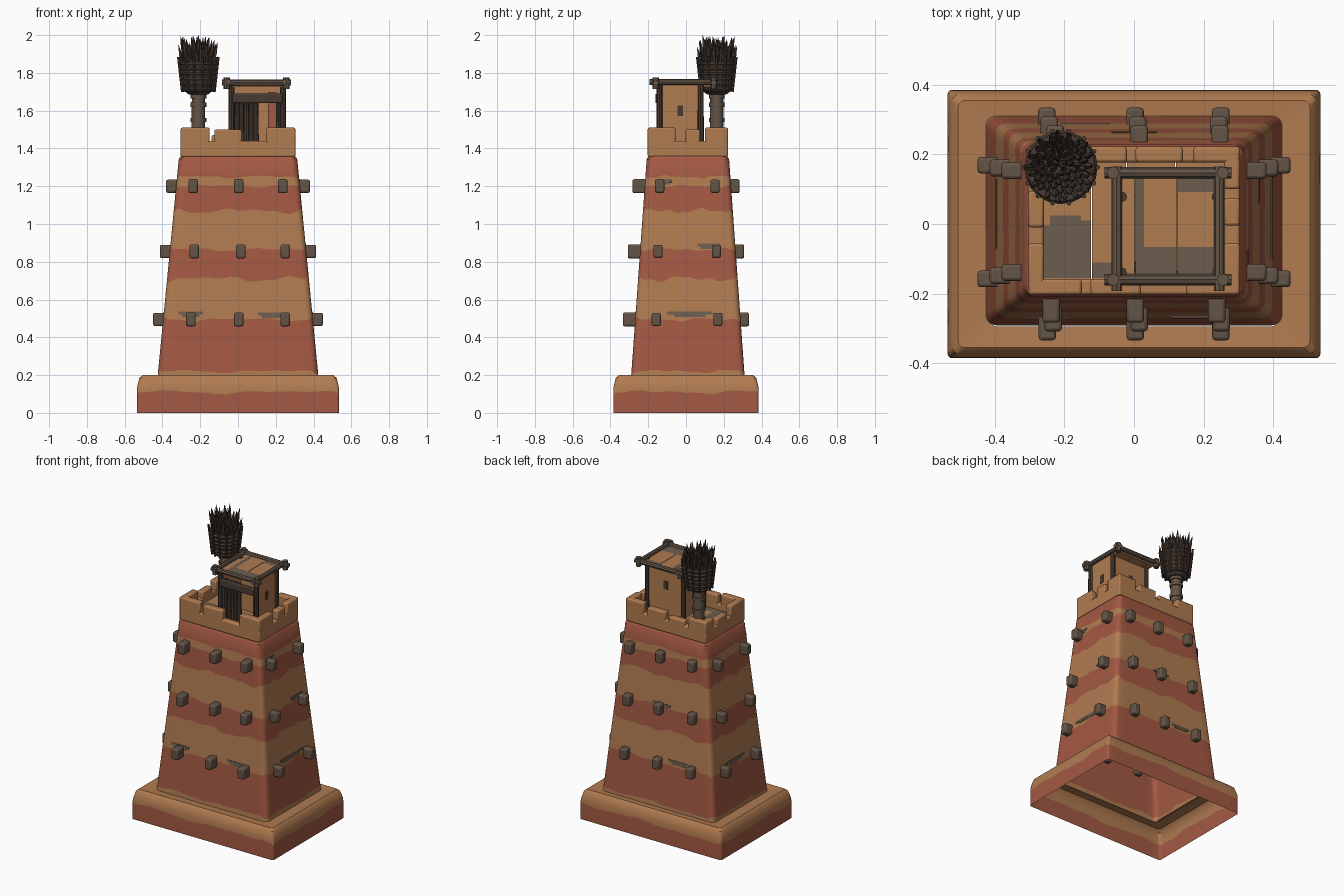
import bpy, bmesh, math, random
from mathutils import Vector, Matrix

if "Cube" in bpy.data.objects:
    bpy.data.objects.remove(bpy.data.objects["Cube"])

random.seed(4)


def mat(name, r, g, b):
    m = bpy.data.materials.new(name)
    m.diffuse_color = (r, g, b, 1)
    m.use_nodes = True
    m.node_tree.nodes["Principled BSDF"].inputs["Base Color"].default_value = m.diffuse_color
    return m


RED = mat("terracotta", 0.37, 0.10, 0.056)
TAN = mat("tan_clay", 0.44, 0.20, 0.082)
BEAM = mat("weathered_beam", 0.125, 0.088, 0.062)
DARK = mat("dark_wood", 0.066, 0.044, 0.032)
GREY = mat("grey_stain", 0.15, 0.11, 0.078)


def finish(name, bm, mats, bevel=0):
    me = bpy.data.meshes.new(name)
    bm.to_mesh(me)
    bm.free()
    ob = bpy.data.objects.new(name, me)
    bpy.context.collection.objects.link(ob)
    for m in mats:
        me.materials.append(m)
    if bevel:
        b = ob.modifiers.new("bevel", 'BEVEL')
        b.width, b.segments = bevel, 2
    return ob


def add_box(bm, x, y, z, rot=None):
    c = Vector(((x[0] + x[1]) / 2, (y[0] + y[1]) / 2, (z[0] + z[1]) / 2))
    s = Matrix.Diagonal((x[1] - x[0], y[1] - y[0], z[1] - z[0], 1))
    r = rot if rot else Matrix()
    bmesh.ops.create_cube(bm, size=1, matrix=Matrix.Translation(c) @ r @ s)


def boxes(name, items, m, bevel=0):
    bm = bmesh.new()
    for it in items:
        add_box(bm, *it)
    return finish(name, bm, [m], bevel)


def add_rod(bm, a, b, r1, r2, seg=8):
    a, b = Vector(a), Vector(b)
    q = (b - a).to_track_quat('Z', 'Y').to_matrix().to_4x4()
    bmesh.ops.create_cone(bm, cap_ends=True, segments=seg, radius1=r1, radius2=r2,
                          depth=(b - a).length, matrix=Matrix.Translation((a + b) / 2) @ q)


def rods(name, items, m, seg=8):
    bm = bmesh.new()
    for it in items:
        add_rod(bm, *it, seg)
    return finish(name, bm, [m])


def ring(hx, hy, r, cy, n=18):
    """Rounded rectangle, the same point count for every size."""
    pts = []
    for k, (sx, sy) in enumerate([(1, 1), (-1, 1), (-1, -1), (1, -1)]):
        for j in range(5):
            a = math.pi / 2 * (k + j / 4)
            pts.append(Vector((sx * (hx - r) + r * math.cos(a), cy + sy * (hy - r) + r * math.sin(a), 0)))
    out = []
    for i, p in enumerate(pts):
        out.append(p)
        if i % 5 == 4:
            q = pts[(i + 1) % 20]
            out += [p.lerp(q, t / n) for t in range(1, n)]
    return out


CY = 0.01


def size(z):
    t = (z - 0.2) / 1.16
    return 0.425 - 0.113 * t, 0.30 - 0.083 * t


def wave(i, n, s):
    a = 2 * math.pi * i / n
    return 0.5 * math.sin(7 * a + s * 2.1) + 0.35 * math.sin(13 * a + s * 4) + 0.3 * math.sin(23 * a + s)


def loft(name, rows, mats, ids):
    bm = bmesh.new()
    vs = [[bm.verts.new(p) for p in row] for row in rows]
    for a, b, mi in zip(vs, vs[1:], ids):
        for i in range(len(a)):
            j = (i + 1) % len(a)
            bm.faces.new((a[i], a[j], b[j], b[i])).material_index = mi
    return finish(name, bm, mats)


# plinth: open below, wavy colour line
rows, ids = [], []
for z, hx, hy, r, w, mi in [(0, .535, .385, .012, 0, 0), (.11, .535, .385, .012, .012, 1), (.14, .533, .383, .014, 0, 1),
                            (.185, .522, .372, .02, 0, 1), (.2, .505, .355, .02, 0, 1), (.195, .42, .295, .03, 0, 1)]:
    pts = ring(hx, hy, r, 0)
    rows.append([p + Vector((0, 0, z + w * wave(i, len(pts), 1))) for i, p in enumerate(pts)])
    ids.append(mi)
loft("plinth", rows, [RED, TAN], ids)

# tapering tower with rammed earth bands
rows, ids = [], []
for k, (z, w, mi) in enumerate([(.19, 0, 1), (.22, .01, 0), (.495, .012, 1), (.71, .018, 0), (.865, .010, 1),
                                (1.07, .016, 0), (1.20, .008, 1), (1.25, .009, 0), (1.345, 0, 0), (1.362, 0, 0)]):
    n = len(ring(1, 1, .1, 0))
    row = []
    for i in range(n):
        zz = z + w * wave(i, n, k)
        hx, hy = size(zz)
        d = 0.012 if z > 1.35 else 0
        row.append(ring(hx - d, hy - d, .03, CY)[i] + Vector((0, 0, zz)))
    rows.append(row)
    ids.append(mi)
loft("tower_body", rows, [RED, TAN], ids)

# protruding beam ends on all four sides
items = []
for z in (.495, .855, 1.2):
    hx, hy = size(z)
    t = (z - .2) / 1.16
    for s in (-1, 1):
        for x in (-.25 + .02 * t, .01, .255 - .015 * t):
            x += random.uniform(-.008, .008)
            y = sorted((CY + s * (hy - .03), s * (hy + .055)))
            items.append(((x - .025, x + .025), y, (z - .037, z + .037)))
        for y in (-.165 + .03 * t, .175 - .025 * t):
            x = sorted((s * (hx - .03), s * (hx + .053)))
            items.append((x, (y - .024, y + .024), (z - .035, z + .035)))
boxes("beam_ends", items, BEAM, .009)

# thin grey stains beside the beams
bm = bmesh.new()
tx, ty = math.atan(.113 / 1.16), math.atan(.083 / 1.16)
for side, s, c, z, w in [('y', -1, .18, .52, .15), ('y', -1, -.25, .525, .13), ('x', 1, .02, .525, .24),
                         ('x', 1, .12, .885, .12), ('x', 1, -.12, 1.225, .09), ('y', 1, 0, .875, .13),
                         ('y', 1, -.14, .52, .14), ('x', -1, .03, .52, .2)]:
    hx, hy = size(z)
    for dz, f in ((-.009, .7), (.004, 1)):
        zr = (z + dz - .008, z + dz + .008)
        cr = (c - w * f / 2, c + w * f / 2)
        if side == 'y':
            y = CY + s * hy
            add_box(bm, cr, (y - .003, y + .003), zr, Matrix.Rotation(s * ty, 4, 'X'))
        else:
            add_box(bm, (s * hx - .003, s * hx + .003), cr, zr, Matrix.Rotation(-s * tx, 4, 'Y'))
finish("stains", bm, [GREY])

# parapet: low wall, then uneven merlons
X, Y0, Y1, T = .304, -.203, .222, .045
boxes("parapet_wall", [((-X, X), (Y0, Y0 + T), (1.355, 1.44)), ((-X, X), (Y1 - T, Y1), (1.355, 1.44)),
                       ((-X, -X + T), (Y0, Y1), (1.355, 1.44)), ((X - T, X), (Y0, Y1), (1.355, 1.44))], TAN, .008)
items = []
for y, spans in [((Y0, Y0 + T), [(-X, -.15, 1.51), (-.125, .02, 1.5), (.15, X, 1.51)]),
                 ((Y1 - T, Y1), [(-X, -.17, 1.5), (-.14, -.02, 1.47), (.005, .14, 1.49), (.17, X, 1.51)])]:
    items += [((a, b), y, (1.42, h)) for a, b, h in spans]
for x, spans in [((-X, -X + T), [(Y0, -.055, 1.51), (-.01, .095, 1.48), (.13, Y1, 1.5)]),
                 ((X - T, X), [(Y0, -.055, 1.51), (-.005, .075, 1.5), (.1, Y1, 1.51)])]:
    items += [(x, (a, b), (1.42, h)) for a, b, h in spans]
boxes("merlons", items, TAN, .008)


def stained_planks(name, edges, y, z, stained):
    """Planks cut into cells, grey where the rule says so."""
    bm = bmesh.new()
    for a, b in zip(edges, edges[1:]):
        add_box(bm, (a, b - .003), y, z)
        for i in range(5):
            for j in range(24):
                x = a + (b - .003 - a) * (i + .5) / 5
                yy = y[0] + (y[1] - y[0]) * (j + .5) / 24
                if stained(x, yy):
                    hx, hy = (b - .003 - a) / 10, (y[1] - y[0]) / 48
                    f = bm.faces.new([bm.verts.new((x + u * hx, yy + v * hy, z[1] + .002))
                                      for u, v in ((-1, -1), (1, -1), (1, 1), (-1, 1))])
                    f.material_index = 1
    return finish(name, bm, [TAN, GREY])


# roof deck of the tower
stained_planks("deck", [-.27, -.12, -.02, .12, .27], (-.17, .19), (1.355, 1.4),
               lambda x, y: x < 0 and y > -.155 and (y < -.11 or (x < -.12 and y < .03 - 8 * (x + .19) ** 2)))

# lookout hut
boxes("hut_walls", [((.222, .238), (-.13, .08), (1.38, 1.735)), ((-.035, -.019), (-.13, .08), (1.38, 1.735)),
                    ((-.03, .23), (.062, .08), (1.38, 1.735))], TAN)
stained_planks("hut_roof", [-.045, .005, .125, .24], (-.15, .14), (1.725, 1.745),
               lambda x, y: x > 0 and (y < -.07 or x < .035 or (x > .125 and y > .09)))
rods("hut_posts", [((x, y, 1.38), (x, y, 1.75), .017, .015)
                   for x in (-.035, .238) for y in (-.14, .078)], DARK)
items = [((-.085, y, 1.748), (.28, y, 1.748), .016, .016) for y in (-.16, .147)]
items += [((x, -.193, 1.752), (x, .165, 1.752), .015, .015) for x in (-.05, .245)]
items += [((x, y, 1.715), (x, y, 1.775), .018, .018) for x in (-.06, .255) for y in (-.16, .147)]
rods("roof_poles", items, BEAM)
boxes("window_slots", [((.236, .242), (-.045, -.015), (1.572, 1.628)), ((-.039, -.033), (-.045, -.015), (1.572, 1.628)),
                       ((.08, .11), (.078, .084), (1.572, 1.628))], DARK)
boxes("doorway_lintel", [((-.03, .235), (-.162, -.135), (1.64, 1.69))], DARK, .006)
rods("doorway_curtain", [((x, -.12, 1.39), (x, -.12, 1.68), .016, .012)
                         for x in (-.005, .02, .045, .07, .095, .215)], DARK)
boxes("inner_hanging", [((.16, .2), (.05, .06), (1.4, 1.7))], RED)

# signal basket on a banded post
BX, BY = -.21, .163
items = [((BX, BY, 1.38), (BX, BY, 1.72), .038, .034)]
items += [((BX, BY, z), (BX, BY, z + .022), .042, .042) for z in (1.46, 1.54, 1.62, 1.665)]
rods("basket_post", items, BEAM, 12)
bm = bmesh.new()
add_rod(bm, (BX, BY, 1.685), (BX, BY, 1.71), .05, .083, 20)
add_rod(bm, (BX, BY, 1.705), (BX, BY, 1.86), .08, .098, 20)
for k in range(6):
    z = 1.712 + k * .027
    r = .088 + k * .0035
    add_rod(bm, (BX, BY, z - .01), (BX, BY, z), r - .008, r, 20)
    add_rod(bm, (BX, BY, z), (BX, BY, z + .01), r, r - .008, 20)
for k in range(14):
    a = 2 * math.pi * k / 14
    c, s = math.cos(a), math.sin(a)
    add_rod(bm, (BX + .085 * c, BY + .085 * s, 1.70), (BX + .106 * c, BY + .106 * s, 1.885), .007, .007, 6)
finish("fire_basket", bm, [DARK])

# pointed firewood sticks
items = []
for k in range(75):
    a = k * 2.39996
    r = .1 * math.sqrt((k + .5) / 75)
    c, s = math.cos(a), math.sin(a)
    top = random.uniform(1.91, 1.99) - .25 * max(0, r - .07)
    mid = (BX + r * .95 * c, BY + r * .95 * s, top - .045)
    items.append(((BX + r * .7 * c, BY + r * .7 * s, 1.8), mid, .009, .010))
    items.append((mid, (BX + r * 1.08 * c, BY + r * 1.08 * s, top + .01), .010, .001))
rods("firewood", items, DARK, 5)

# smooth rounded parts, keep hard edges
bpy.ops.object.select_all(action='SELECT')
bpy.context.view_layer.objects.active = bpy.data.objects["tower_body"]
bpy.ops.object.shade_smooth_by_angle(angle=math.radians(35))
